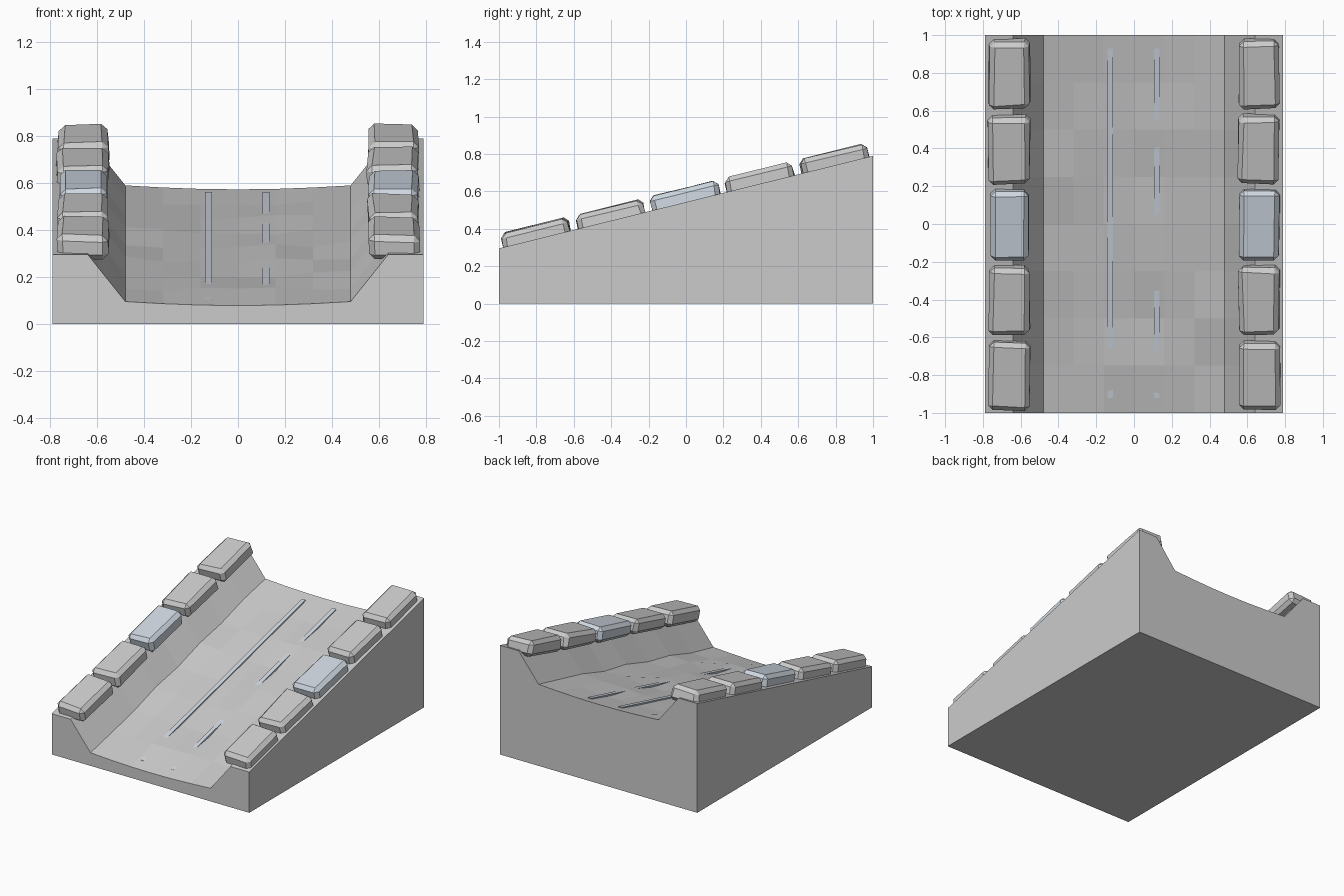
import bpy, bmesh, math, random
from mathutils import Vector, Matrix

if "Cube" in bpy.data.objects:
    bpy.data.objects.remove(bpy.data.objects["Cube"])

random.seed(4)
SLOPE = 0.2475
TILT = math.atan(SLOPE)


def make_object(name, bm, mat=None):
    bmesh.ops.recalc_face_normals(bm, faces=bm.faces[:])
    me = bpy.data.meshes.new(name)
    bm.to_mesh(me)
    bm.free()
    ob = bpy.data.objects.new(name, me)
    bpy.context.collection.objects.link(ob)
    if mat:
        me.materials.append(mat)
    return ob


def rise(y):
    return SLOPE * (y + 1)


blue = bpy.data.materials.new("blue_grey_stone")
blue.diffuse_color = (0.62, 0.68, 0.75, 1)
blue.use_nodes = True
blue.node_tree.nodes["Principled BSDF"].inputs["Base Color"].default_value = blue.diffuse_color

# Sloped base: channel cross-section lofted along y, with a slightly uneven floor
profile = [(-0.79, 0.295), (-0.64, 0.295), (-0.48, 0.095), (-0.32, 0.086),
           (-0.16, 0.08), (0, 0.078), (0.16, 0.08), (0.32, 0.086),
           (0.48, 0.095), (0.64, 0.295), (0.79, 0.295)]
# Floor bumps where the worn grooves disappear, per row along the slope
bump_left = [0, 0.012, -0.006, -0.004, -0.003, -0.006, -0.004, -0.005, 0]
bump_mid = [0, 0.011, -0.005, 0.0, 0.002, -0.004, 0.002, -0.003, 0]
bump_right = [0, 0.013, -0.009, 0.014, 0.012, -0.008, 0.012, -0.007, 0]
bumps = {4: bump_left, 5: bump_mid, 6: bump_right}

bm = bmesh.new()
rows = []
for j in range(9):
    y = -1 + 0.25 * j
    row = [bm.verts.new((-0.79, y, 0))]
    for i, (x, z) in enumerate(profile):
        d = 0
        if 0 < j < 8 and 2 <= i <= 8:
            d = bumps[i][j] if i in bumps else random.uniform(-0.012, 0.012)
        row.append(bm.verts.new((x, y, z + rise(y) + d)))
    row.append(bm.verts.new((0.79, y, 0)))
    rows.append(row)
n = len(rows[0])
for a, b in zip(rows, rows[1:]):
    for i in range(n):
        k = (i + 1) % n
        bm.faces.new((a[i], a[k], b[k], b[i]))
bm.faces.new(rows[0])
bm.faces.new(rows[-1])
make_object("ramp_base", bm)

# Two straight thin strips, partly sunk in the uneven floor
for name, x in (("left_floor_strip", -0.125), ("right_floor_strip", 0.12)):
    bm = bmesh.new()
    bmesh.ops.create_cube(bm, size=1)
    for v in bm.verts:
        y = v.co.y * 1.85 + 0.005
        top = 0.085 + rise(y)
        v.co = Vector((x + v.co.x * 0.03, y, top if v.co.z > 0 else top - 0.02))
    make_object(name, bm, blue)

# Kerb stones: jittered, chamfered blocks tilted along the slope
for side, label in ((-1, "left"), (1, "right")):
    for i in range(5):
        y = -0.80 + 0.399 * i
        bm = bmesh.new()
        bmesh.ops.create_cube(bm, size=1)
        for v in bm.verts:
            v.co.x *= 0.215
            v.co.y *= 0.37
            v.co.z *= 0.108
            v.co += Vector([random.uniform(-s, s) for s in (0.009, 0.009, 0.005)])
        bmesh.ops.bevel(bm, geom=bm.edges[:], offset=0.025, segments=1,
                        affect='EDGES', profile=0.5)
        bm.transform(Matrix.Translation((side * 0.66, y, 0.295 + rise(y) + 0.021))
                     @ Matrix.Rotation(TILT, 4, 'X'))
        make_object(f"{label}_kerb_stone_{i + 1}", bm, blue if i == 2 else None)
